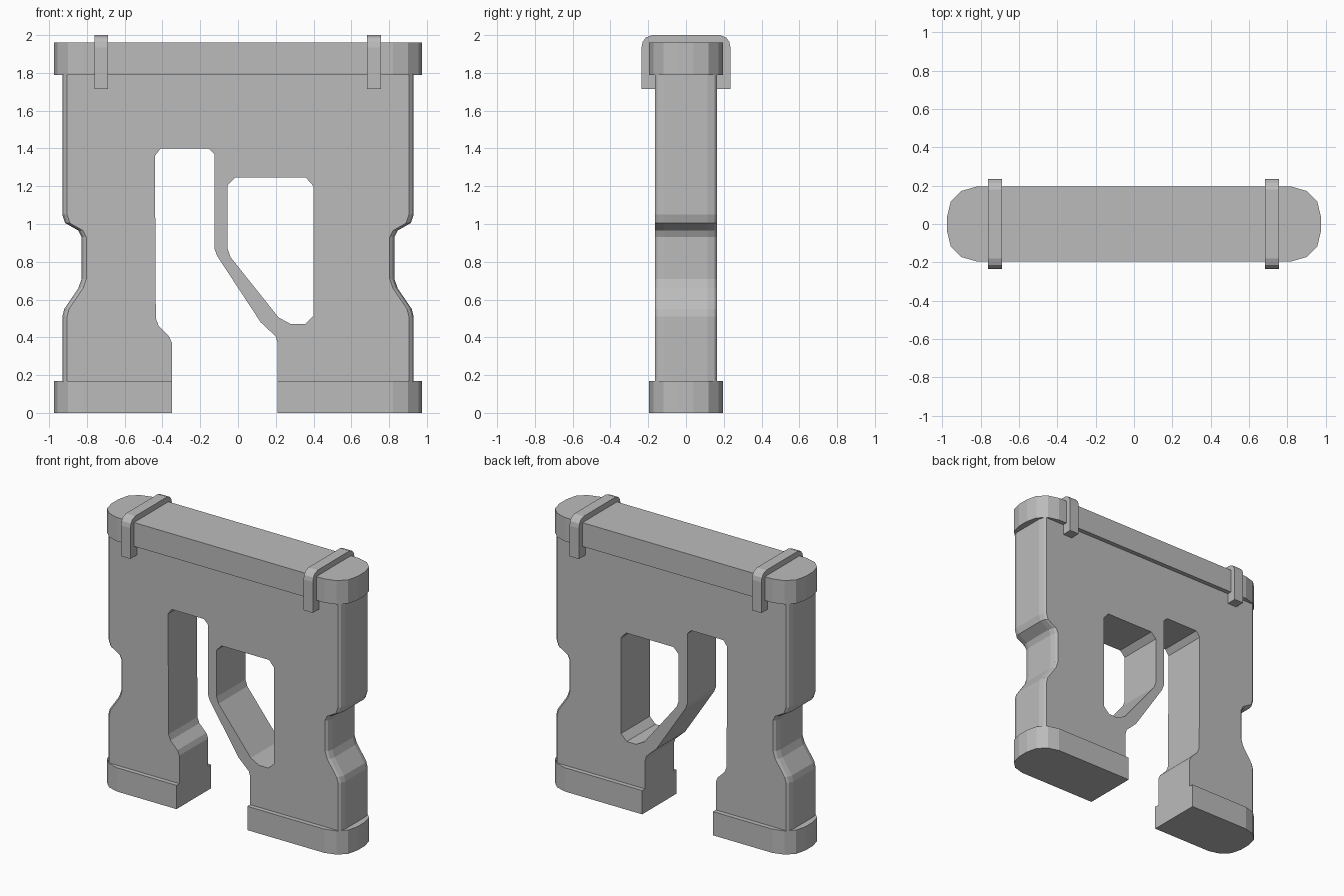
import bpy
import bmesh

cube = bpy.data.objects.get("Cube")
if cube:
    bpy.data.objects.remove(cube, do_unlink=True)

grey = bpy.data.materials.new("plain_grey")
grey.use_nodes = True
grey.diffuse_color = (0.5, 0.5, 0.5, 1)
grey.node_tree.nodes["Principled BSDF"].inputs["Base Color"].default_value = (0.5, 0.5, 0.5, 1)


def loft(name, rings):
    """Closed solid through a series of matching rings of 3D points."""
    bm = bmesh.new()
    loops = [[bm.verts.new(p) for p in ring] for ring in rings]
    n = len(loops[0])
    for a, b in zip(loops, loops[1:]):
        for i in range(n):
            j = (i + 1) % n
            bm.faces.new((a[i], a[j], b[j], b[i]))
    bm.faces.new(loops[0])
    bm.faces.new(loops[-1])
    bmesh.ops.recalc_face_normals(bm, faces=bm.faces)
    mesh = bpy.data.meshes.new(name)
    bm.to_mesh(mesh)
    bm.free()
    mesh.materials.append(grey)
    obj = bpy.data.objects.new(name, mesh)
    bpy.context.scene.collection.objects.link(obj)
    return obj


def slab(name, plan, z0, z1):
    return loft(name, [[(x, y, z) for x, y in plan] for z in (z0, z1)])


# Wall body: waisted outer sides and a stepped passage between the legs
side = [(0.93, 0.17), (0.93, 0.51), (0.92, 0.55), (0.845, 0.66), (0.828, 0.71),
        (0.828, 0.93), (0.845, 0.965), (0.915, 1.005), (0.93, 1.05), (0.93, 1.8)]
passage = [(-0.35, 0.17), (-0.35, 0.37), (-0.365, 0.405), (-0.42, 0.46), (-0.435, 0.5),
           (-0.44, 1.36), (-0.41, 1.4), (-0.155, 1.4), (-0.125, 1.37), (-0.125, 0.87),
           (-0.11, 0.83), (0.12, 0.48), (0.2, 0.405), (0.21, 0.37), (0.21, 0.17)]


def body_ring(y, inset):
    left = [(x - inset, y, z) for x, z in side]
    right = [(-x, y, z) for x, _, z in reversed(left)]
    return left + right + [(x, y, z) for x, z in passage]


layers = [(-0.163, 0.025), (-0.15, 0.01), (-0.115, 0), (0.115, 0), (0.15, 0.01), (0.163, 0.025)]
body = loft("wall_body", [body_ring(y, inset) for y, inset in layers])

# Window cut through the wall
window = [(-0.055, 1.205), (-0.015, 1.245), (0.36, 1.245), (0.4, 1.2), (0.4, 0.515),
          (0.355, 0.47), (0.28, 0.47), (0.215, 0.505), (-0.04, 0.825), (-0.055, 0.87)]
cutter = loft("window_cutter", [[(x, y, z) for x, z in window] for y in (-0.4, 0.4)])
cutter.hide_render = True
cut = body.modifiers.new("window", "BOOLEAN")
cut.operation = "DIFFERENCE"
cut.solver = "EXACT"
cut.object = cutter
bpy.context.view_layer.update()
evaluated = body.evaluated_get(bpy.context.evaluated_depsgraph_get())
body_mesh = bpy.data.meshes.new_from_object(evaluated)
body.modifiers.clear()
body.data = body_mesh
bpy.data.objects.remove(cutter, do_unlink=True)

# Rounded plan shared by the top cap and both feet
end = [(0.82, -0.195), (0.9, -0.172), (0.955, -0.118), (0.974, -0.04),
       (0.974, 0.04), (0.955, 0.118), (0.9, 0.172), (0.82, 0.195)]
far_end = [(-x, -y) for x, y in end]
slab("top_cap", end + far_end, 1.79, 1.96)
slab("left_foot", end + [(0.21, 0.195), (0.21, -0.195)], 0, 0.17)
slab("right_foot", far_end + [(-0.35, -0.195), (-0.35, 0.195)], 0, 0.17)

# Straps folded over the cap, with rounded shoulders
half = [(0.235, 1.715), (0.235, 1.935), (0.229, 1.965), (0.213, 1.987), (0.18, 2.0)]
strap = half + [(-y, z) for y, z in reversed(half)]
for name, x in (("left_strap", 0.72), ("right_strap", -0.724)):
    loft(name, [[(x + dx, y, z) for y, z in strap] for dx in (-0.037, 0.037)])
